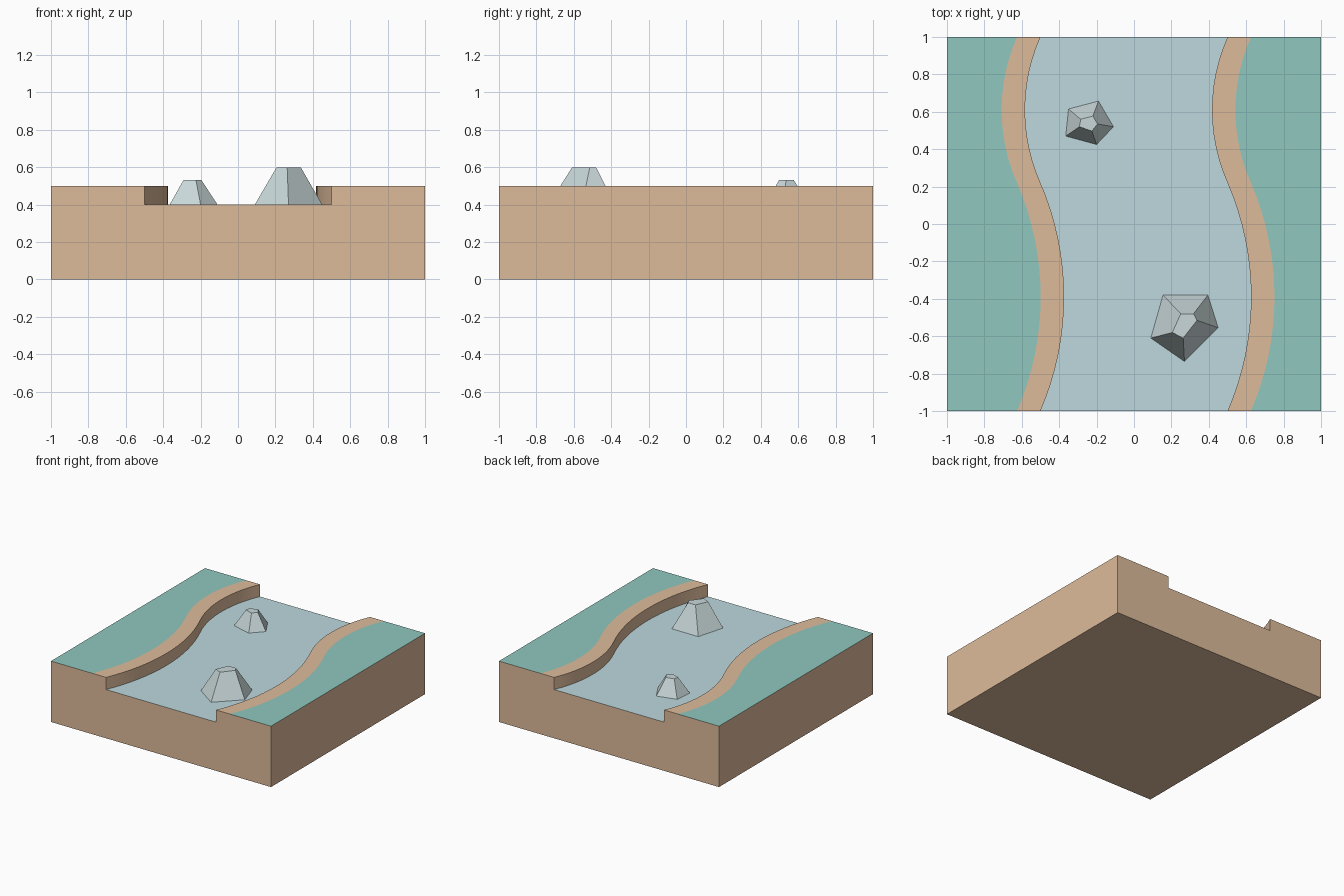
import bpy, bmesh, math

if "Cube" in bpy.data.objects:
    bpy.data.objects.remove(bpy.data.objects["Cube"])


def material(name, color):
    m = bpy.data.materials.new(name)
    m.diffuse_color = (*color, 1)
    m.use_nodes = True
    m.node_tree.nodes["Principled BSDF"].inputs["Base Color"].default_value = m.diffuse_color
    return m


EARTH = material("earth", (0.73, 0.50, 0.33))
GRASS = material("grass", (0.28, 0.57, 0.52))
WATER = material("water", (0.51, 0.69, 0.73))
STONE = material("stone", (0.58, 0.68, 0.69))


def finish(name, bm, mats):
    bmesh.ops.recalc_face_normals(bm, faces=bm.faces)
    me = bpy.data.meshes.new(name)
    bm.to_mesh(me)
    bm.free()
    for m in mats:
        me.materials.append(m)
    ob = bpy.data.objects.new(name, me)
    bpy.context.collection.objects.link(ob)
    return ob


def arc(y0, y1, sag, steps):
    """Points (x, y) on a circular arc bulging sideways by sag."""
    h, mid = (y1 - y0) / 2, (y0 + y1) / 2
    r = (h * h + sag * sag) / (2 * abs(sag))
    a = math.asin(h / r)
    side = math.copysign(1, sag)
    pts = []
    for i in range(steps + 1):
        t = -a + 2 * a * i / steps
        pts.append((side * (r * math.cos(t) - r + abs(sag)), mid + r * math.sin(t)))
    return pts


# Ground block: cross-section swept along the S-shaped river centre line
centre_line = arc(-1, 0.22, 0.126, 16) + arc(0.22, 1, -0.083, 12)[1:]
bm = bmesh.new()
rows = []
for c, y in centre_line:
    section = [(-1, 0), (-1, .5), (c - .625, .5), (c - .5, .5), (c - .5, .4),
               (c + .5, .4), (c + .5, .5), (c + .625, .5), (1, .5), (1, 0)]
    rows.append([bm.verts.new((x, y, z)) for x, z in section])
slot = {1: 1, 7: 1, 4: 2}  # grass banks and water strip
n = len(rows[0])
for a, b in zip(rows, rows[1:]):
    for i in range(n):
        j = (i + 1) % n
        f = bm.faces.new((a[i], a[j], b[j], b[i]))
        f.material_index = slot.get(i, 0)
bm.faces.new(rows[0])
bm.faces.new(rows[-1])
ground = finish("river_ground", bm, [EARTH, GRASS, WATER])
bpy.context.view_layer.objects.active = ground
ground.select_set(True)
bpy.ops.object.shade_smooth_by_angle(angle=math.radians(30))


# Rocks: irregular five-sided tapered blocks standing on the water
def rock(name, base, top, height):
    bm = bmesh.new()
    lo = [bm.verts.new((x, y, .4)) for x, y in base]
    hi = [bm.verts.new((x, y, height)) for x, y in top]
    for i in range(len(lo)):
        j = (i + 1) % len(lo)
        bm.faces.new((lo[i], lo[j], hi[j], hi[i]))
    bm.faces.new(hi)
    finish(name, bm, [STONE])


rock("large_rock",
     [(.155, -.38), (.09, -.61), (.27, -.735), (.45, -.555), (.395, -.38)],
     [(.25, -.48), (.205, -.58), (.263, -.61), (.337, -.515), (.318, -.48)], .597)
rock("small_rock",
     [(-.35, .615), (-.365, .47), (-.20, .425), (-.11, .52), (-.19, .657)],
     [(-.285, .56), (-.292, .52), (-.225, .497), (-.195, .535), (-.22, .577)], .53)
